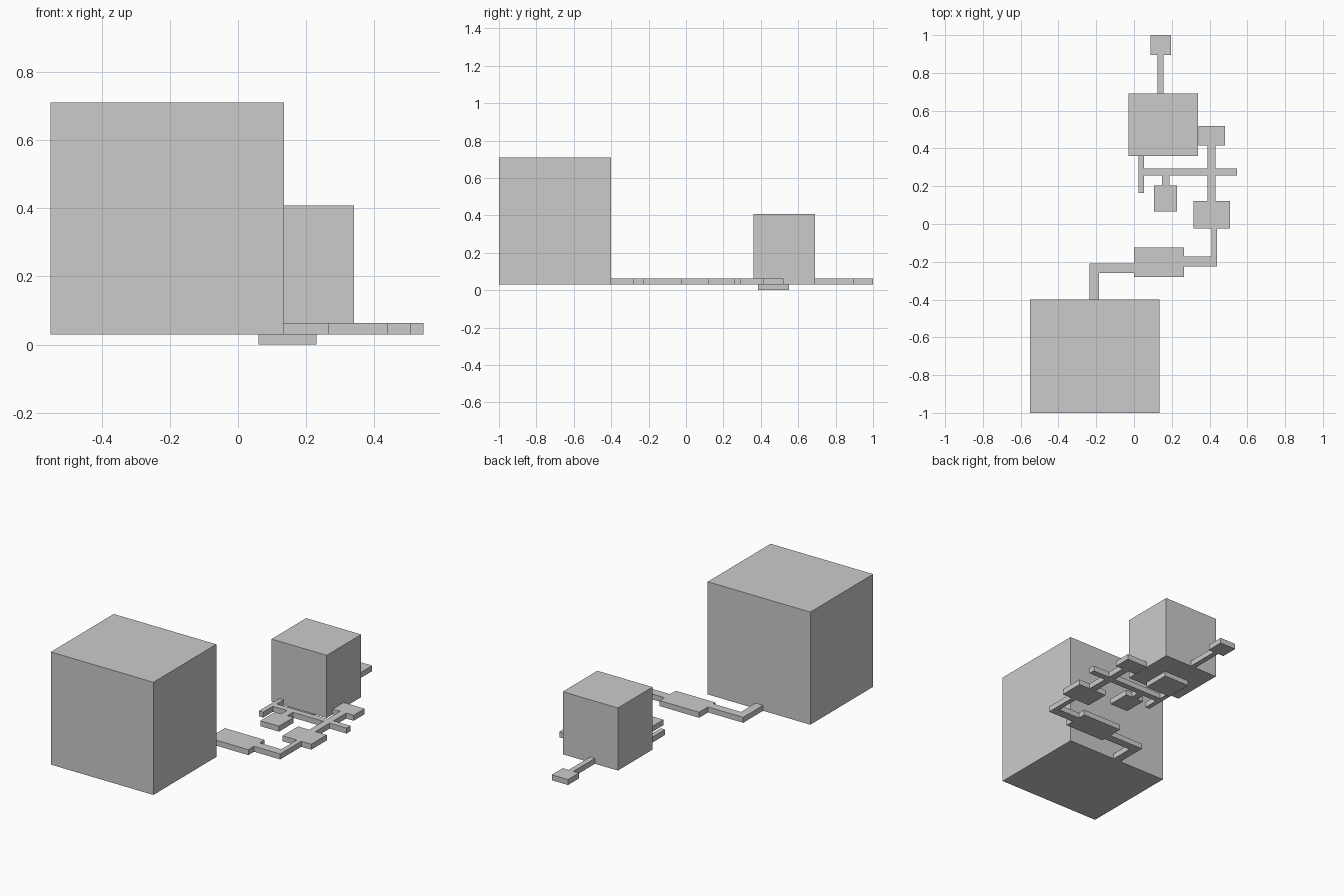
import bpy
import bmesh

FLOOR, CEILING = 0.03, 0.063


def extrude_plan(name, points, z0=FLOOR, z1=CEILING):
    """Extrude a floor-plan outline from z0 to z1."""
    bm = bmesh.new()
    face = bm.faces.new([bm.verts.new((x, y, z0)) for x, y in points])
    top = bmesh.ops.extrude_face_region(bm, geom=[face])["geom"]
    verts = [v for v in top if isinstance(v, bmesh.types.BMVert)]
    bmesh.ops.translate(bm, verts=verts, vec=(0, 0, z1 - z0))
    bmesh.ops.recalc_face_normals(bm, faces=bm.faces)
    mesh = bpy.data.meshes.new(name)
    bm.to_mesh(mesh)
    bm.free()
    obj = bpy.data.objects.new(name, mesh)
    bpy.context.collection.objects.link(obj)
    return obj


def room(name, x0, x1, y0, y1, z0=FLOOR, z1=CEILING):
    return extrude_plan(name, [(x0, y0), (x1, y0), (x1, y1), (x0, y1)], z0, z1)


# Tall halls and the sunken pit under the rear one
room("great_hall", -0.55, 0.135, -1.0, -0.40, FLOOR, 0.71)
room("rear_hall", -0.028, 0.34, 0.36, 0.69, FLOOR, 0.408)
room("sunken_pit", 0.06, 0.23, 0.385, 0.55, 0.0, FLOOR)

# Low rooms
room("middle_room", 0.0, 0.265, -0.28, -0.125)
room("right_room", 0.315, 0.507, -0.025, 0.123)
room("corner_room", 0.342, 0.482, 0.415, 0.52)
room("side_room", 0.105, 0.228, 0.065, 0.203)
room("end_room", 0.088, 0.196, 0.895, 1.0)

# Corridors
room("end_corridor", 0.125, 0.157, 0.69, 0.895)
extrude_plan("hall_corridor", [
    (-0.235, -0.40), (-0.185, -0.40), (-0.185, -0.26),
    (0.0, -0.26), (0.0, -0.21), (-0.235, -0.21)])
extrude_plan("bend_corridor", [
    (0.265, -0.226), (0.44, -0.226), (0.44, -0.025),
    (0.41, -0.025), (0.41, -0.172), (0.265, -0.172)])
# Crossing corridor with its side stub and left branch
extrude_plan("crossing_corridor", [
    (0.025, 0.36), (0.025, 0.165), (0.053, 0.165), (0.053, 0.257),
    (0.147, 0.257), (0.147, 0.203), (0.187, 0.203), (0.187, 0.257),
    (0.39, 0.257), (0.39, 0.123), (0.432, 0.123), (0.432, 0.257),
    (0.545, 0.257), (0.545, 0.294), (0.432, 0.294), (0.432, 0.415),
    (0.39, 0.415), (0.39, 0.294), (0.053, 0.294), (0.053, 0.36)])
